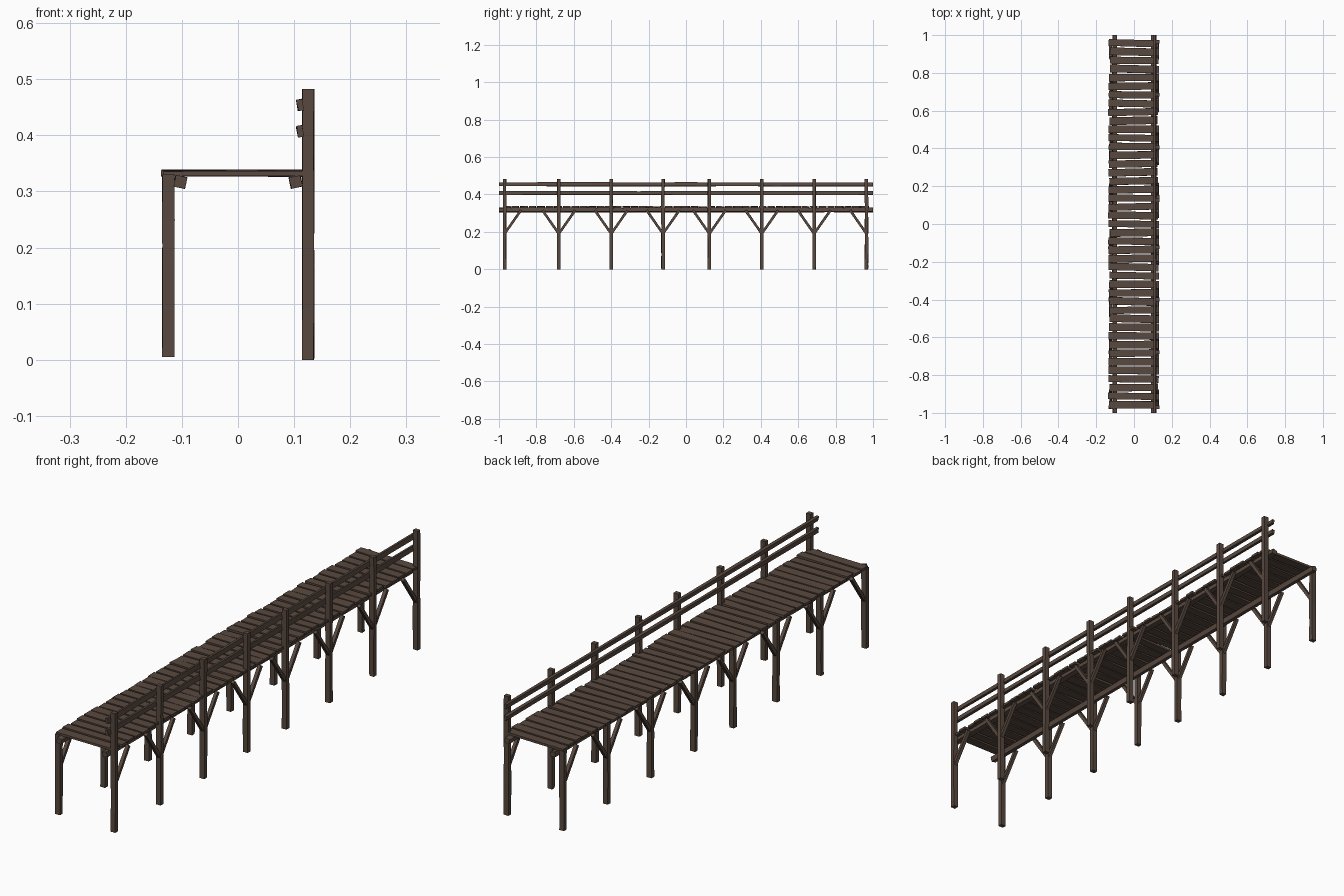
import bpy, bmesh, random
from math import radians
from mathutils import Vector, Matrix

random.seed(7)
cube = bpy.data.objects.get("Cube")
if cube:
    bpy.data.objects.remove(cube, do_unlink=True)

wood = bpy.data.materials.new("dark_brown_wood")
wood.use_nodes = True
colour = (0.098, 0.066, 0.050, 1)
wood.diffuse_color = colour
bsdf = wood.node_tree.nodes["Principled BSDF"]
bsdf.inputs["Base Color"].default_value = colour
bsdf.inputs["Roughness"].default_value = 0.9


def jitter(amount):
    return random.uniform(-amount, amount)


def timber(name, start, end, width, height, roll=0, rough=0.0, cuts=0):
    """Square timber between two points; width lies along x for timbers in the yz plane."""
    start, end = Vector(start), Vector(end)
    axis = (end - start).normalized()
    side = Vector((1, 0, 0)) if abs(axis.x) < 0.7 else Vector((0, 1, 0))
    side = (side - axis * side.dot(axis)).normalized()
    frame = Matrix((side, axis.cross(side), axis)).transposed().to_4x4()
    bm = bmesh.new()
    bmesh.ops.create_cube(bm, size=1)
    if cuts:
        long_edges = [e for e in bm.edges
                      if abs(e.verts[0].co.z - e.verts[1].co.z) > 0.5]
        bmesh.ops.subdivide_edges(bm, edges=long_edges, cuts=cuts, use_grid_fill=True)
    for v in bm.verts:
        v.co.x = v.co.x * width + jitter(rough)
        v.co.y = v.co.y * height + jitter(rough)
        v.co.z *= (end - start).length
    bm.transform(Matrix.Translation((start + end) / 2) @ frame
                 @ Matrix.Rotation(radians(roll), 4, "Z"))
    bmesh.ops.recalc_face_normals(bm, faces=bm.faces)
    mesh = bpy.data.meshes.new(name)
    bm.to_mesh(mesh)
    bm.free()
    mesh.materials.append(wood)
    obj = bpy.data.objects.new(name, mesh)
    bpy.context.scene.collection.objects.link(obj)
    return obj


# Posts and diagonal braces on both sides
post_rows = [-0.97, -0.68, -0.40, -0.123, 0.125, 0.405, 0.685, 0.965]
for side, x, foot, top in (("left", 0.125, 0, 0.483), ("right", -0.124, 0.005, 0.33)):
    for i, y in enumerate(post_rows):
        timber(f"{side}_post_{i + 1}", (x, y, foot), (x, y, top),
               0.021, 0.018, rough=0.0008, cuts=3)
        for direction in (-1, 1):
            if abs(y + direction * 0.09) < 1:
                timber(f"{side}_brace_{i + 1}", (x, y, 0.19),
                       (x, y + direction * 0.088, 0.316), 0.014, 0.013, rough=0.0005)

# Long beams carrying the deck
for side, x, roll in (("left", 0.103, -12), ("right", -0.103, 12)):
    timber(f"{side}_deck_beam", (x, -1, 0.317), (x, 1, 0.317),
           0.021, 0.020, roll=roll, rough=0.0008, cuts=6)

# Deck planks, each laid slightly crooked
count = 43
pitch = 1.96 / count
for i in range(count):
    y = -0.98 + pitch * (i + 0.5)
    skew = jitter(0.004)
    timber(f"deck_plank_{i + 1}",
           (-0.132 + jitter(0.005), y - skew, 0.3325 + jitter(0.001)),
           (0.129 + jitter(0.006), y + skew, 0.3325 + jitter(0.001)),
           pitch * random.uniform(0.78, 0.9), 0.0095, roll=jitter(1.5), rough=0.0006)

# Two handrails on the inner face of the tall posts
for name, z in (("lower_rail", 0.407), ("upper_rail", 0.454)):
    timber(name, (0.111, -1, z), (0.111, 1, z), 0.011, 0.020,
           roll=-10, rough=0.001, cuts=7)
